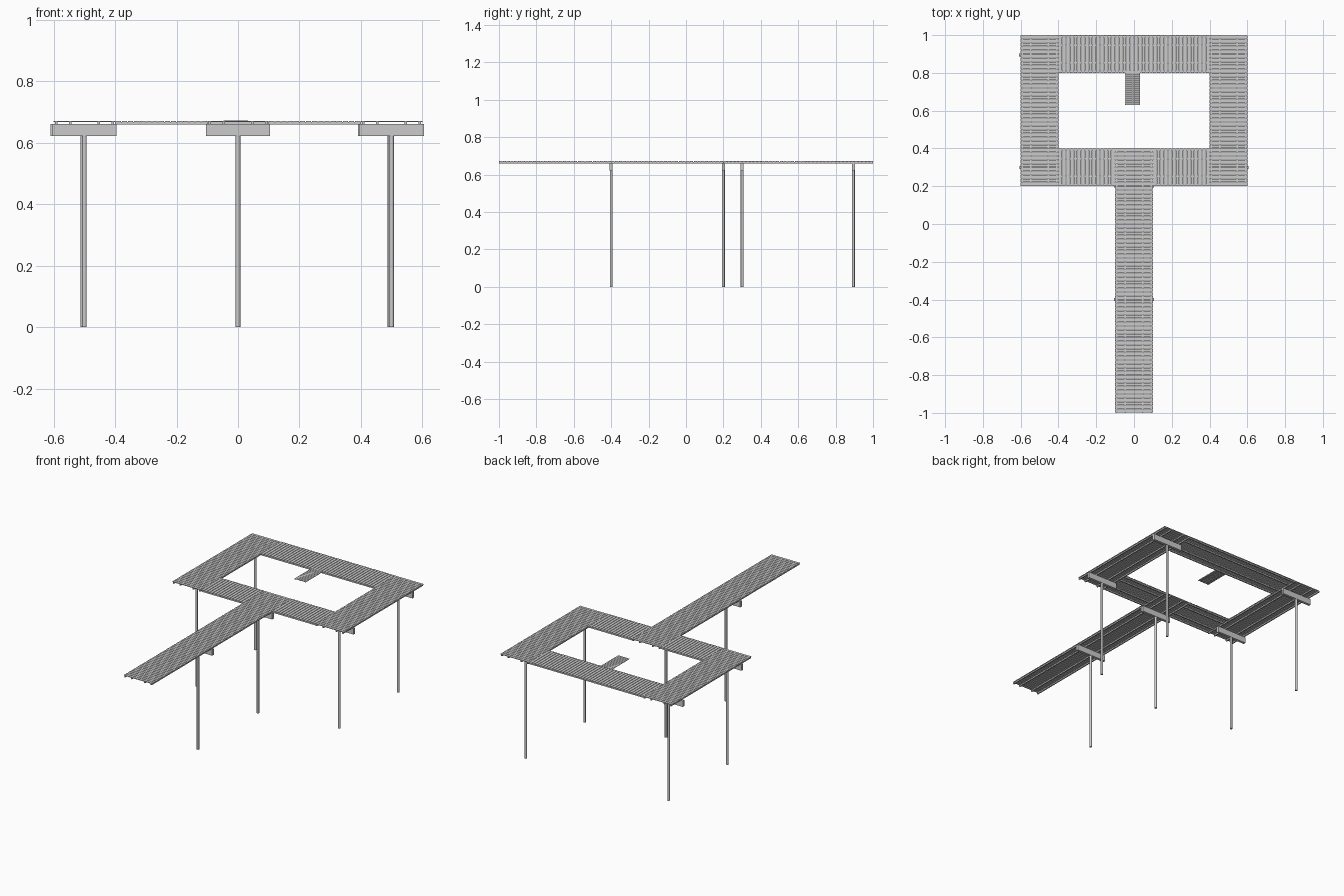
import bpy, bmesh, math, random
from mathutils import Matrix

if "Cube" in bpy.data.objects:
    bpy.data.objects.remove(bpy.data.objects["Cube"])
random.seed(4)

TOP = 0.672      # deck surface height
PLANK_T = 0.004  # plank thickness


def add_box(bm, x0, x1, y0, y1, z0, z1):
    m = Matrix.Translation(((x0 + x1) / 2, (y0 + y1) / 2, (z0 + z1) / 2))
    m = m @ Matrix.Diagonal((x1 - x0, y1 - y0, z1 - z0, 1))
    bmesh.ops.create_cube(bm, size=1, matrix=m)


def finish(bm, name):
    me = bpy.data.meshes.new(name)
    bm.to_mesh(me)
    bm.free()
    ob = bpy.data.objects.new(name, me)
    bpy.context.collection.objects.link(ob)
    return ob


def deck(name, x0, x1, y0, y1, along, pitch=0.02, gap=0.003):
    """Cross planks laid over four joists running along the walkway."""
    def put(bm, a0, a1, c0, c1, z0, z1):  # a = along, c = across
        if along == 'y':
            add_box(bm, c0, c1, a0, a1, z0, z1)
        else:
            add_box(bm, a0, a1, c0, c1, z0, z1)
    a0, a1, c0, c1 = (y0, y1, x0, x1) if along == 'y' else (x0, x1, y0, y1)
    planks = bmesh.new()
    n = round((a1 - a0) / pitch)
    p = (a1 - a0) / n
    for i in range(n):
        s = a0 + i * p
        put(planks, s + gap / 2, s + p - gap / 2, c0, c1, TOP - PLANK_T, TOP)
    finish(planks, name + "_planks")
    joists = bmesh.new()
    w = c1 - c0
    for t in (0.04, 0.27, 0.73, 0.96):
        c = c0 + t * w
        put(joists, a0, a1, c - 0.004, c + 0.004, TOP - 0.012, TOP - PLANK_T)
    finish(joists, name + "_joists")


# walkway sections
deck("approach_walkway", -0.1, 0.1, -1.0, 0.4, 'y')
deck("left_walkway", -0.6, -0.4, 0.2, 1.0, 'y')
deck("right_walkway", 0.4, 0.6, 0.2, 1.0, 'y')
deck("back_walkway", -0.4, 0.4, 0.8, 1.0, 'x')
deck("front_left_walkway", -0.4, -0.1, 0.2, 0.4, 'x')
deck("front_right_walkway", 0.1, 0.4, 0.2, 0.4, 'x')

# small slatted step inside the opening
bm = bmesh.new()
for i in range(17):
    y = 0.63 + i * 0.0105
    add_box(bm, -0.047, 0.033, y, y + 0.009, TOP, TOP + 0.0015)
for x in (-0.045, -0.007, 0.028):
    add_box(bm, x, x + 0.003, 0.63, 0.807, TOP - 0.002, TOP)
finish(bm, "inner_step")

# posts with cap beams
supports = [(0, -0.4), (0, 0.2), (-0.5, 0.3), (0.5, 0.3), (-0.505, 0.895), (0.495, 0.895)]
for i, (x, y) in enumerate(supports):
    bm = bmesh.new()
    bmesh.ops.create_cone(bm, cap_ends=True, segments=12, radius1=0.0075, radius2=0.0075,
                          depth=0.63, matrix=Matrix.Translation((x, y, 0.315)))
    post = finish(bm, f"post_{i + 1}")
    for f in post.data.polygons:
        f.use_smooth = len(f.vertices) == 4
    bm = bmesh.new()
    add_box(bm, x - 0.105, x + 0.105, y - 0.008, y + 0.008, 0.623, TOP - 0.011)
    finish(bm, f"cap_beam_{i + 1}")
